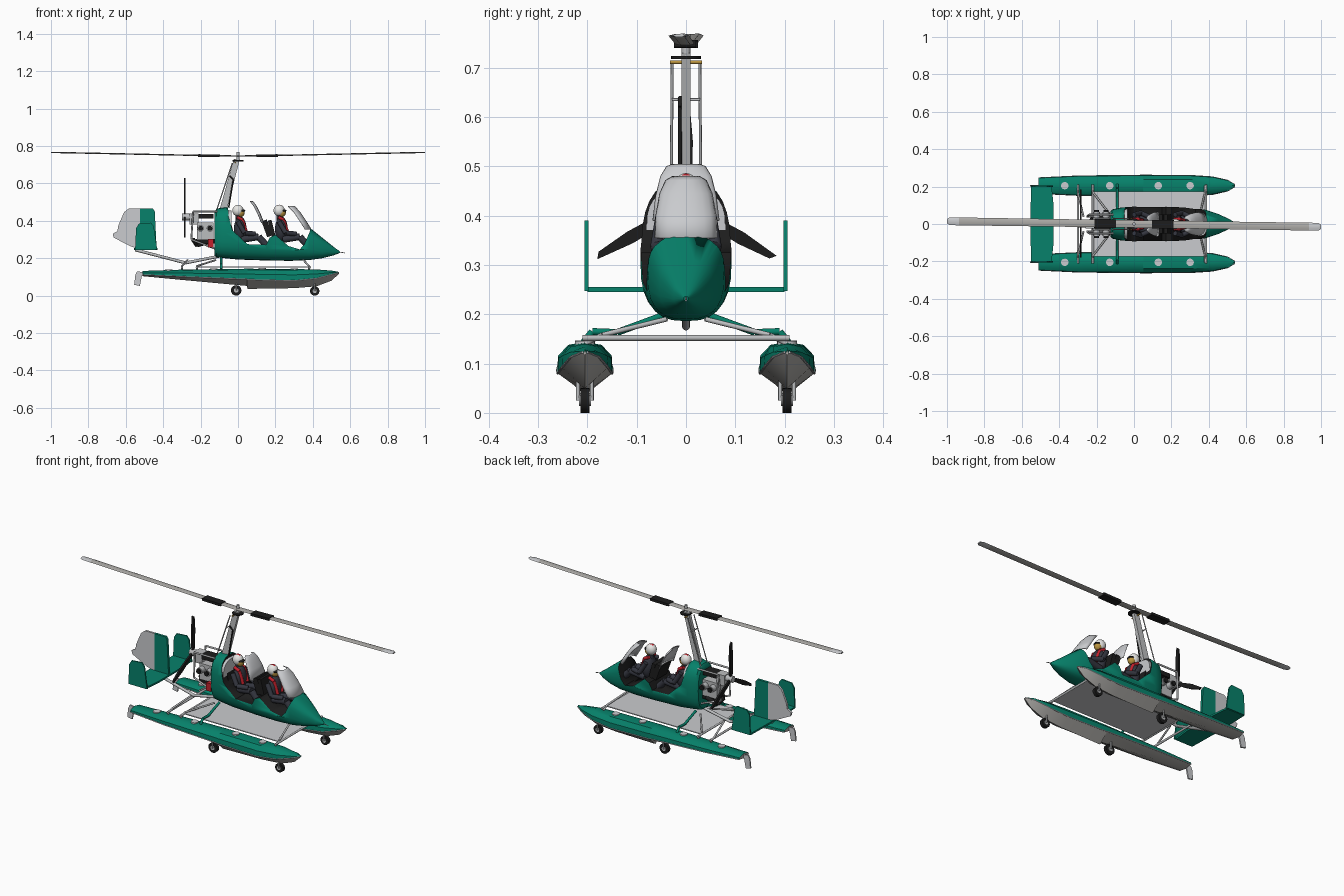
import bpy, bmesh, math
from mathutils import Vector, Matrix

if "Cube" in bpy.data.objects:
    bpy.data.objects.remove(bpy.data.objects["Cube"])


def material(name, r, g, b):
    m = bpy.data.materials.new(name)
    m.use_nodes = True
    m.diffuse_color = (r, g, b, 1)
    m.node_tree.nodes["Principled BSDF"].inputs["Base Color"].default_value = (r, g, b, 1)
    return m


GREEN = material("green paint", 0.002, 0.22, 0.145)
LIGHT = material("light grey", 0.59, 0.6, 0.62)
GREY = material("hull grey", 0.43, 0.42, 0.4)
METAL = material("silver metal", 0.5, 0.51, 0.52)
BLACK = material("black", 0.012, 0.012, 0.012)
SUIT = material("dark suit", 0.035, 0.038, 0.052)
RED = material("red", 0.55, 0.015, 0.025)
WHITE = material("white", 0.8, 0.8, 0.78)
YELLOW = material("dull yellow", 0.5, 0.3, 0.05)


def finish(name, bm, mats, rule=None, angle=35):
    bmesh.ops.recalc_face_normals(bm, faces=bm.faces)
    me = bpy.data.meshes.new(name)
    if rule:
        for f in bm.faces:
            f.material_index = rule(f)
    bm.to_mesh(me)
    bm.free()
    for m in mats if isinstance(mats, list) else [mats]:
        me.materials.append(m)
    me.shade_smooth()
    me.set_sharp_from_angle(angle=math.radians(angle))
    ob = bpy.data.objects.new(name, me)
    bpy.context.scene.collection.objects.link(ob)
    return ob


def tube(name, pts, r, mat, n=12):
    bm = bmesh.new()
    for a, b in zip(map(Vector, pts), map(Vector, pts[1:])):
        m = Matrix.Translation((a + b) / 2) @ (b - a).to_track_quat('Z', 'Y').to_matrix().to_4x4()
        bmesh.ops.create_cone(bm, cap_ends=True, segments=n, radius1=r, radius2=r,
                              depth=(b - a).length, matrix=m)
    return finish(name, bm, mat)


def ball(name, loc, size, mats, rule=None):
    bm = bmesh.new()
    bmesh.ops.create_uvsphere(bm, u_segments=20, v_segments=12, radius=1,
                              matrix=Matrix.Translation(loc) @ Matrix.Diagonal((*size, 1)))
    return finish(name, bm, mats, rule)


def box(name, loc, size, mat, tilt=0):
    bm = bmesh.new()
    m = Matrix.Translation(loc) @ Matrix.Rotation(tilt, 4, 'Y') @ Matrix.Diagonal((*size, 1))
    bmesh.ops.create_cube(bm, size=1, matrix=m)
    return finish(name, bm, mat)


def prism(name, pts, axis, c, t, mat):
    """Outline in the plane across the axis, given a thickness t around c."""
    k = "xyz".index(axis)
    bm = bmesh.new()
    place = lambda p, d: Vector([*p[:k], d, *p[k:]])
    f = bm.faces.new([bm.verts.new(place(p, c - t / 2)) for p in pts])
    ext = bmesh.ops.extrude_face_region(bm, geom=[f])
    bmesh.ops.translate(bm, verts=[v for v in ext["geom"] if isinstance(v, bmesh.types.BMVert)],
                        vec=place((0, 0), t))
    return finish(name, bm, mat)


def loft(name, rings, mats, rule=None):
    bm = bmesh.new()
    rows = [[bm.verts.new(p) for p in ring] for ring in rings]
    n = len(rows[0])
    for a, b in zip(rows, rows[1:]):
        for i in range(n):
            bm.faces.new((a[i], a[(i + 1) % n], b[(i + 1) % n], b[i]))
    bm.faces.new(rows[0])
    bm.faces.new(rows[-1])
    return finish(name, bm, mats, rule)


# Cabin pod: rounded loft, with the cockpit opening cut away
def pod_ring(x, w, lo, hi, n=28):
    ring = []
    for i in range(n):
        c, s = math.cos(math.tau * i / n), math.sin(math.tau * i / n)
        ring.append((x, w * math.copysign(abs(c) ** 0.75, c),
                     (lo + hi) / 2 + (hi - lo) / 2 * math.copysign(abs(s) ** 0.75, s)))
    return ring


pod = loft("cabin_pod", [pod_ring(*s) for s in [
    (-0.125, .068, .215, .45), (-.115, .078, .205, .465), (-.07, .088, .2, .472), (0, .093, .193, .465),
    (.15, .093, .188, .44), (.28, .089, .186, .42), (.38, .077, .19, .366), (.45, .054, .2, .31),
    (.51, .026, .215, .262), (.545, .005, .228, .236)]], [GREEN, BLACK])
cutter = prism("cockpit_cutter", [
    (-.06, .6), (-.05, .42), (-.03, .35), (.05, .275), (.15, .272), (.17, .31), (.2, .325),
    (.27, .265), (.33, .247), (.355, .275), (.385, .345), (.387, .6)], 'y', 0, .5, [GREEN, BLACK])
for f in cutter.data.polygons:
    f.material_index = 1
cutter.hide_render = True
mod = pod.modifiers.new("opening", 'BOOLEAN')
mod.operation, mod.object, mod.solver = 'DIFFERENCE', cutter, 'EXACT'
cut = bpy.data.meshes.new_from_object(pod.evaluated_get(bpy.context.evaluated_depsgraph_get()))
pod.modifiers.clear()
pod.data = cut
bpy.data.objects.remove(cutter)
loft("cabin_bulkhead", [pod_ring(x, .08, .3, .455) for x in (-.06, -.036)], LIGHT)
tube("nose_probe", [(.53, 0, .235), (.572, 0, .228)], .002, METAL)


# Curved windscreens
def windscreen(name, rows, bow):
    bm = bmesh.new()
    n = 10
    grid = [[bm.verts.new((x - bow * (2 * i / n - 1) ** 2, w * math.sin((2 * i / n - 1) * math.pi / 2), z))
             for i in range(n + 1)] for x, z, w in rows]
    for a, b in zip(grid, grid[1:]):
        for i in range(n):
            bm.faces.new((a[i], a[i + 1], b[i + 1], b[i]))
    finish(name, bm, LIGHT, None, 60).modifiers.new("thickness", 'SOLIDIFY').thickness = .004


windscreen("front_windscreen", [(.393, .355, .064), (.365, .4, .062), (.335, .445, .054), (.31, .472, .042),
                                (.302, .48, .028)], .035)
windscreen("rear_windscreen", [(.14, .39, .068), (.12, .44, .062), (.1, .48, .052), (.085, .5, .04),
                               (.08, .505, .028)], .015)
box("dash", (.155, 0, .36), (.03, .1, .09), BLACK, -.35)


# Seats and crew
def helmet_rule(f):
    # Red crest along the middle, white elsewhere
    n = f.normal
    return int(abs(n.y) < .3 and n.z > .8)


for who, x in (("rear", 0), ("front", .22)):
    box(who + "_seat", (x - .035, 0, .34), (.02, .1, .13), BLACK, -.25)
    ball(who + "_helmet", (x, 0, .455), (.03, .027, .031), [WHITE, RED], helmet_rule)
    ball(who + "_face", (x + .014, 0, .444), (.022, .021, .024), YELLOW)
    ball(who + "_visor", (x + .019, 0, .454), (.02, .021, .009), BLACK)
    tube(who + "_neck", [(x, 0, .4), (x, 0, .44)], .014, SUIT)
    ball(who + "_torso", (x + .012, 0, .355), (.034, .047, .068), SUIT)
    for side in (-1, 1):
        tube(who + "_leg", [(x + .02, side * .025, .3), (x + .11, side * .032, .315),
                            (x + .155, side * .032, .265)], .018, SUIT)
        tube(who + "_arm", [(x, side * .05, .395), (x + .035, side * .06, .335),
                            (x + .09, side * .035, .33)], .013, SUIT)
        tube(who + "_vest_strap", [(x - .005, side * .027, .42), (x + .025, side * .025, .405),
                                   (x + .046, side * .02, .335)], .009, RED)

# Mast, control rods and rotor head
prism("mast", [(-.11, .42), (-.07, .42), (.01, .73), (-.022, .73)], 'y', 0, .018, METAL)
tube("mast_cable", [(-.05, -.012, .47), (-.025, -.012, .62), (-.045, -.012, .64)], .004, BLACK)
for side in (-1, 1):
    tube("control_rod", [(-.12, side * .03, .44), (-.03, side * .028, .71)], .003, METAL)
tube("rod_crossbar", [(-.05, -.028, .635), (-.05, .028, .635)], .003, METAL)
tube("head_yoke", [(-.015, -.032, .711), (-.015, .032, .711)], .004, YELLOW)
tube("head_disc", [(0, 0, .718), (0, 0, .724)], .03, BLACK, n=24)
tube("head_post", [(0, 0, .72), (0, 0, .768)], .009, METAL)
spin = Matrix.Rotation(-.015, 4, 'Z')


def blade_ring(s, x, w, z):
    prof = [(-.5, 0), (-.2, .003), (.3, .004), (.5, 0), (.3, -.003), (-.2, -.003)]
    return [spin @ Vector((s * x, y * w, z + h)) for y, h in prof]


for s in (-1, 1):
    loft("rotor_blade", [blade_ring(s, *r) for r in [(0, .04, .746), (.2, .04, .749), (.935, .042, .764),
                         (.985, .042, .765), (1, .024, .765)]], [GREY, LIGHT],
         lambda f: int(abs(f.calc_center_median().x) > .93))
    box("blade_grip", spin @ Vector((s * .155, 0, .748)), (.115, .045, .014), BLACK, -s * .02)

# Engine bay and propeller
box("engine_block", (-.175, 0, .345), (.09, .07, .09), METAL)
box("engine_sump", (-.175, 0, .29), (.1, .06, .025), BLACK)
box("gearbox", (-.235, 0, .41), (.05, .05, .06), METAL)
box("engine_top", (-.17, 0, .425), (.08, .06, .025), BLACK)
box("red_tank", (-.145, -.045, .28), (.03, .03, .045), RED)
tube("exhaust", [(-.15, .03, .29), (-.22, .03, .27), (-.24, .0, .3)], .012, BLACK)
for side in (-1, 1):
    for x in (-.2, -.15):
        tube("engine_cylinder", [(x, side * .03, .36), (x, side * .065, .36)], .018, METAL)
        tube("cylinder_cap", [(x, side * .065, .36), (x, side * .075, .36)], .013, BLACK)
    tube("engine_frame", [(-.11, side * .05, .45), (-.24, side * .05, .45), (-.25, side * .04, .3),
                          (-.12, side * .04, .25)], .005, METAL)
tube("prop_hub", [(-.3, 0, .42), (-.25, 0, .42)], .018, METAL)
for k in range(3):
    a = math.radians(90 + 120 * k)
    pts = [(.01, -.008), (.06, -.012), (.13, -.014), (.2, -.008), (.21, .004), (.13, .012), (.06, .01), (.01, .008)]
    prism("prop_blade", [(r * math.cos(a) - t * math.sin(a), .42 + r * math.sin(a) + t * math.cos(a))
                         for r, t in pts], 'x', -.285, .01, BLACK)

# Tail boom, stabiliser and fins
tube("tail_boom", [(-.55, 0, .245), (-.28, 0, .175), (-.08, 0, .215)], .008, METAL)
prism("stabiliser", [(-.55, -.2), (-.555, 0), (-.55, .2), (-.44, .2), (-.43, .1), (-.43, -.1), (-.44, -.2)],
      'z', .25, .01, GREEN)
for side in (-1, 1):
    prism("end_fin", [(-.55, .247), (-.545, .36), (-.53, .385), (-.465, .39), (-.45, .37), (-.432, .247)],
          'y', side * .202, .008, GREEN)
prism("centre_fin", [(-.525, .25), (-.525, .465), (-.455, .465), (-.445, .45), (-.435, .25)], 'y', 0, .014, GREEN)
prism("rudder", [(-.525, .25), (-.57, .262), (-.665, .31), (-.67, .33), (-.645, .345), (-.64, .375),
                 (-.61, .445), (-.585, .465), (-.525, .465)], 'y', 0, .012, LIGHT)


# Floats with planing bottoms, step, trim, hatches, rudders and wheels
def float_ring(side, x, w, keel, chine, top):
    half = [(1, chine), (.97, (chine + top) / 2), (.6, top - .006)]
    prof = [(0, keel), *half, (0, top), *[(-u, z) for u, z in half[::-1]]]
    return [(x, side * .205 + u * w, z) for u, z in prof]


stations = [(-.51, .042, .104, .112, .132), (-.3, .052, .084, .102, .139), (.049, .056, .052, .088, .144),
            (.05, .056, .036, .086, .144), (.3, .055, .04, .08, .142), (.42, .047, .05, .092, .14),
            (.5, .029, .08, .113, .134), (.54, .005, .117, .123, .127)]
for side in (-1, 1):
    y = side * .205
    loft("float", [float_ring(side, *s) for s in stations], [GREEN, GREY],
         lambda f: int(f.normal.z < -.1 or abs(f.normal.x) > .95))
    for edge in (-1, 1):
        tube("float_trim", [(x, y + edge * w, c) for x, w, k, c, t in stations], .0025, LIGHT, n=8)
    for x, z in ((-.37, .137), (-.13, .142), (.13, .144), (.3, .142)):
        tube("hatch", [(x, y, z - .004), (x, y, z + .003)], .02, LIGHT, n=20)
    prism("water_rudder", [(-.505, .125), (-.54, .13), (-.549, .11), (-.555, .058), (-.525, .052), (-.515, .1)],
          'y', y, .008, LIGHT)
    for x, r in ((-.01, .028), (.41, .025)):
        tube("tyre", [(x, y - .009, r), (x, y + .009, r)], r, BLACK, n=24)
        tube("wheel_hub", [(x, y - .012, r), (x, y + .012, r)], r * .45, METAL)
        for d in (-.014, .014):
            tube("wheel_fork", [(x, y + d, r), (x, y + d, .07)], .004, METAL)
    # Float struts
    for x, px in ((-.3, -.27), (-.22, -.12), (.38, .35)):
        tube("float_strut", [(x, y, .14), (x, side * .17, .158), (px, side * .04, .19)], .005, METAL)
    tube("green_strut", [(-.09, side * .21, .14), (-.09, side * .19, .165), (-.09, side * .14, .163),
                         (-.09, side * .04, .2)], .007, GREEN)

# Crossbeams and deck sheet
for x in (-.3, -.22, .385):
    tube("crossbeam", [(x, -.21, .152), (x, .21, .152)], .006, METAL)
box("deck_sheet", (.08, 0, .152), (.6, .35, .005), LIGHT)
